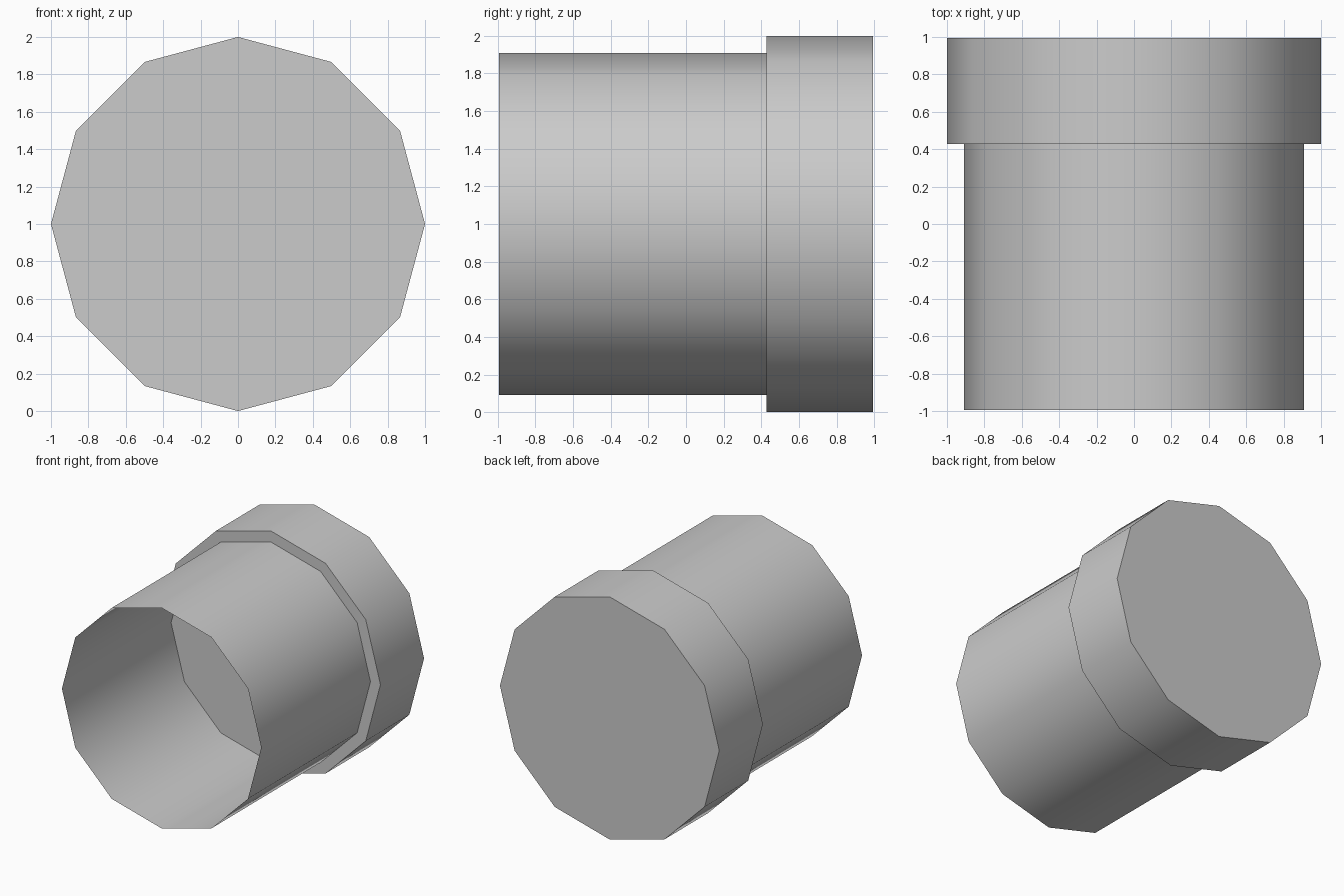
import bpy, bmesh, math
from mathutils import Matrix, Vector

cube = bpy.data.objects.get("Cube")
if cube:
    bpy.data.objects.remove(cube, do_unlink=True)

SIDES = 12
FRONT, SHOULDER, BACK = -0.995, 0.427, 0.995

grey = bpy.data.materials.new("light grey")
grey.use_nodes = True
colour = (0.6, 0.6, 0.6, 1)
grey.diffuse_color = colour
grey.node_tree.nodes["Principled BSDF"].inputs["Base Color"].default_value = colour


def barrel(name, radius, y0, y1, capped):
    """Twelve-sided cylinder lying along y, resting around z = 1."""
    bm = bmesh.new()
    place = Matrix.Translation(Vector((0, (y0 + y1) / 2, 1))) @ Matrix.Rotation(math.pi / 2, 4, 'X')
    bmesh.ops.create_cone(bm, cap_ends=capped, segments=SIDES, radius1=radius,
                          radius2=radius, depth=y1 - y0, matrix=place)
    mesh = bpy.data.meshes.new(name)
    bm.to_mesh(mesh)
    bm.free()
    mesh.materials.append(grey)
    obj = bpy.data.objects.new(name, mesh)
    bpy.context.collection.objects.link(obj)
    # Smooth sides, crisp cap edges
    bpy.ops.object.select_all(action='DESELECT')
    obj.select_set(True)
    bpy.context.view_layer.objects.active = obj
    bpy.ops.object.shade_smooth_by_angle(angle=math.radians(40))
    return obj


# Thin open sleeve; the collar's front face is its floor
barrel("open_sleeve", 0.909, FRONT, SHOULDER, False)
# Solid wider collar at the back
barrel("back_collar", 1.0, SHOULDER, BACK, True)
